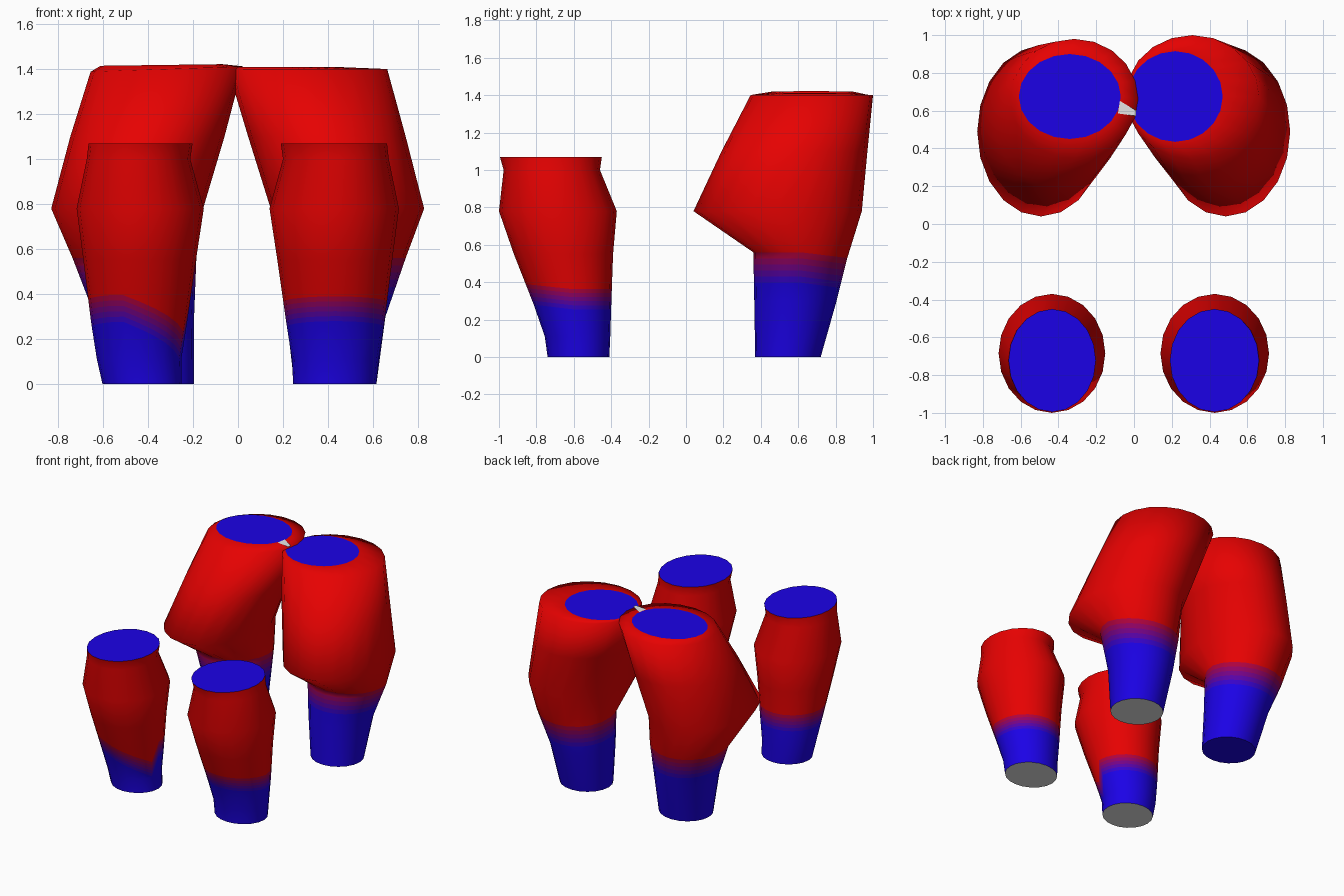
import bpy, math

if "Cube" in bpy.data.objects:
    bpy.data.objects.remove(bpy.data.objects["Cube"])

SIDES = 20
RED, BLUE, WHITE = 0, 1, 2
BLENDS = (0.14, 0.3, 0.45, 0.6, 0.76)


def material(name, srgb):
    m = bpy.data.materials.new(name)
    m.diffuse_color = [c ** 2.2 for c in srgb] + [1]
    m.use_nodes = True
    m.node_tree.nodes["Principled BSDF"].inputs["Base Color"].default_value = m.diffuse_color
    return m


# red, blue, white soles and five blends for the fading band
mats = [material("red", (0.9, 0.03, 0.03)),
        material("blue", (0.13, 0.03, 0.9)),
        material("white", (1, 1, 1))]
for i, t in enumerate(BLENDS):
    mats.append(material("purple blend %d" % (i + 1),
                         (0.13 + 0.72 * t, 0.04, 0.9 - 0.85 * t)))


def add_mesh(name, verts, faces, cols, flat):
    me = bpy.data.meshes.new(name)
    me.from_pydata(verts, [], faces)
    for m in mats:
        me.materials.append(m)
    for i, p in enumerate(me.polygons):
        p.material_index = cols[i]
        p.use_smooth = i not in flat
    ob = bpy.data.objects.new(name, me)
    bpy.context.collection.objects.link(ob)


def section(profile, z):
    """Bounding extents of the oval section at height z."""
    z = min(max(z, profile[0][0]), profile[-1][0])
    for a, b in zip(profile, profile[1:]):
        if z <= b[0]:
            t = (z - a[0]) / (b[0] - a[0])
            return [p + (q - p) * t for p, q in zip(a[1:], b[1:])]


def oval(ext, ang):
    x0, x1, y0, y1 = ext
    return ((x0 + x1) / 2 + (x1 - x0) / 2 * math.cos(ang),
            (y0 + y1) / 2 + (y1 - y0) / 2 * math.sin(ang))


def make_leg(name, profile, fade, dip, sole=WHITE, top=None, tilt=0):
    """Loft oval rings; rows between the fade heights carry the blends."""
    lo, hi = fade
    n_b = len(BLENDS)
    bands = [lo + (hi - lo) * i / n_b for i in range(n_b + 1)]
    plain = [p[0] for p in profile if not (lo - 0.001 < p[0] < hi + 0.001)]
    rows = sorted(plain + bands)
    verts, faces, cols = [], [], []
    for z in rows:
        for k in range(SIDES):
            a = 2 * math.pi * k / SIDES
            zz = z + (dip(a) if z in bands else 0)
            rise = tilt * math.cos(a) if z == rows[-1] else 0
            verts.append((*oval(section(profile, zz), a), zz + rise))
    if top:  # inset disc on the crown
        ext, z = top
        for k in range(SIDES):
            a = 2 * math.pi * k / SIDES
            verts.append((*oval(ext, a), z + tilt * 0.3 * math.cos(a)))
        rows = rows + [z]
    for r in range(len(rows) - 1):
        mid = (rows[r] + rows[r + 1]) / 2
        if mid < lo:
            c = BLUE
        elif mid > hi:
            c = RED
        else:
            c = 3 + min(n_b - 1, int((mid - lo) / (hi - lo) * n_b))
        for k in range(SIDES):
            n = (k + 1) % SIDES
            a, b = r * SIDES, (r + 1) * SIDES
            faces.append((a + k, a + n, b + n, b + k))
            cols.append(c)
    # sole and blue crown
    faces.append(tuple(reversed(range(SIDES))))
    cols.append(sole)
    last = (len(rows) - 1) * SIDES
    faces.append(tuple(range(last, last + SIDES)))
    cols.append(BLUE)
    add_mesh(name, verts, faces, cols, (len(faces) - 1, len(faces) - 2))


def front_dip(a):
    """The fade sits a little higher at the front."""
    return max(0, -0.025 * math.sin(a))


def left_dip(a):
    """The fade sags toward the inner front, then jumps back."""
    d = math.degrees(a)
    return front_dip(a) - (0.15 * (d - 250) / 92 if 250 < d < 350 else 0)


def hind_dip(a):
    """The fade drops toward the back."""
    return min(0, -0.03 * math.sin(a))


# front legs: z, x0, x1, y0, y1
front_right = [(0, 0.245, 0.615, -0.74, -0.41),
               (0.11, 0.24, 0.625, -0.755, -0.405),
               (0.27, 0.215, 0.65, -0.81, -0.40),
               (0.55, 0.175, 0.685, -0.92, -0.39),
               (0.78, 0.14, 0.715, -1.0, -0.37),
               (1.0, 0.20, 0.67, -0.975, -0.46),
               (1.07, 0.19, 0.662, -0.995, -0.45)]
front_left = [(z, -x1 - 0.002, -x0 - 0.012, y0, y1)
              for z, x0, x1, y0, y1 in front_right]
front_left[0] = (0, -0.602, -0.25, -0.74, -0.41)
make_leg("front_right_leg", front_right, (0.255, 0.365), front_dip)
make_leg("front_left_leg", front_left, (0.255, 0.375), left_dip)

# hind legs with heavy thighs
hind_left = [(0, -0.57, -0.195, 0.37, 0.72),
             (0.3, -0.635, -0.195, 0.365, 0.805),
             (0.56, -0.735, -0.185, 0.36, 0.87),
             (0.78, -0.83, -0.155, 0.04, 0.94),
             (1.1, -0.745, -0.06, 0.19, 0.965),
             (1.40, -0.655, 0.022, 0.345, 0.98)]
hind_right = [(0, 0.25, 0.615, 0.37, 0.72),
              (0.3, 0.215, 0.655, 0.365, 0.805),
              (0.56, 0.19, 0.745, 0.36, 0.87),
              (0.78, 0.145, 0.827, 0.04, 0.94),
              (1.1, 0.045, 0.745, 0.19, 0.97),
              (1.40, -0.045, 0.663, 0.345, 1.0)]
make_leg("hind_left_leg", hind_left, (0.40, 0.56), hind_dip, sole=BLUE,
         top=((-0.61, -0.07, 0.45, 0.90), 1.418), tilt=0.012)
make_leg("hind_right_leg", hind_right, (0.40, 0.56), hind_dip,
         top=((-0.033, 0.47, 0.435, 0.915), 1.408))

# small white sliver where the two thighs meet
add_mesh("thigh_joint_sliver",
         [(-0.085, 0.585, 1.423), (0.01, 0.572, 1.421),
          (0.012, 0.6, 1.421), (-0.075, 0.652, 1.423)],
         [(0, 1, 2, 3)], [WHITE], (0,))
